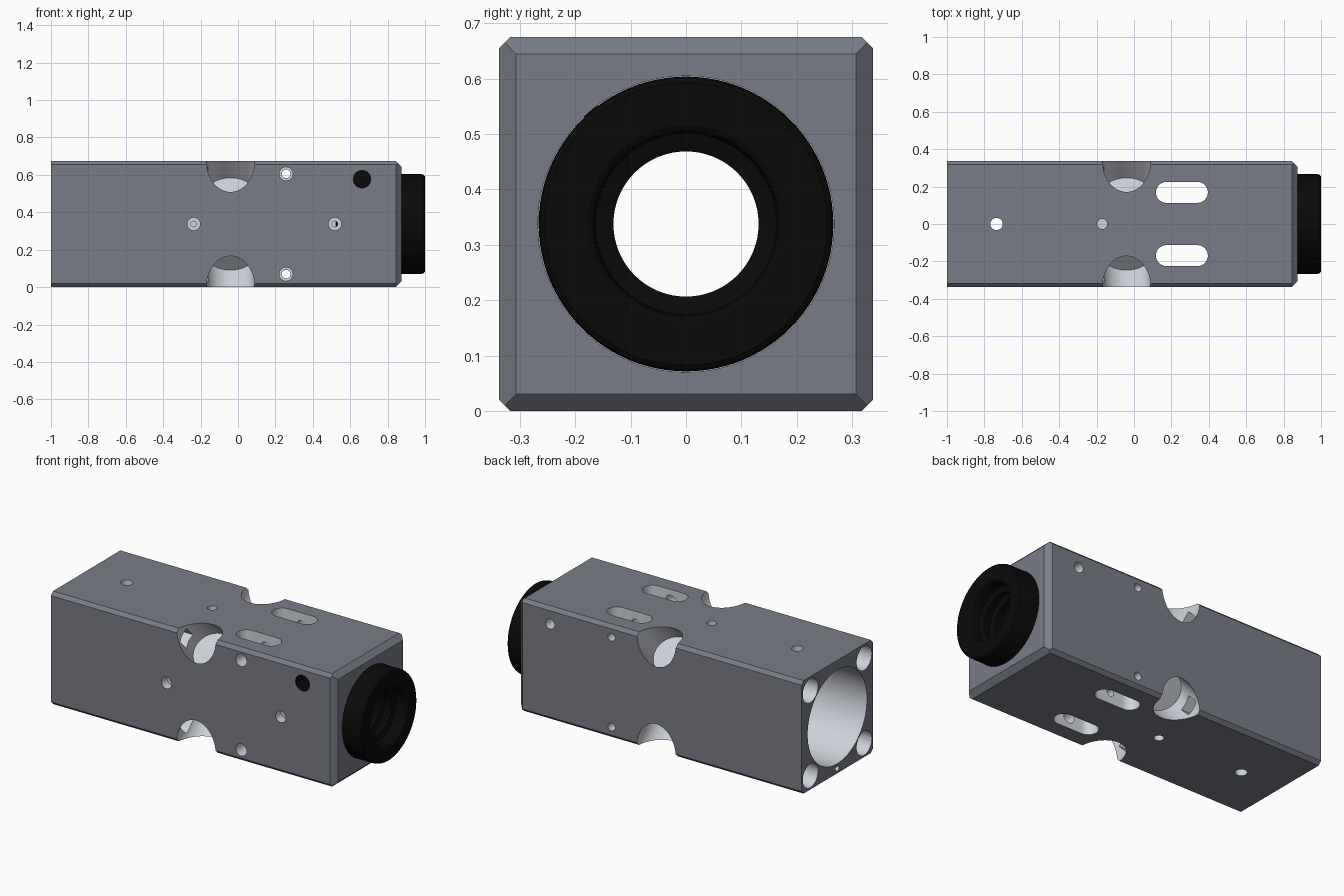
import bpy, bmesh, math
from mathutils import Vector, Matrix

if "Cube" in bpy.data.objects:
    bpy.data.objects.remove(bpy.data.objects["Cube"])

H = 0.3375          # half width of the square block
C = H               # height of the long axis
END = 0.875         # right end of the block


def material(name, col):
    m = bpy.data.materials.new(name)
    m.diffuse_color = (*col, 1)
    m.use_nodes = True
    m.node_tree.nodes["Principled BSDF"].inputs["Base Color"].default_value = m.diffuse_color
    return m


DARK = material('dark_grey', (0.19, 0.203, 0.24))
BARE = material('bare_metal', (0.62, 0.645, 0.70))
BLACK = material('black', (0.003, 0.003, 0.003))


def finish(bm, name, mat=BARE):
    bmesh.ops.recalc_face_normals(bm, faces=bm.faces[:])
    me = bpy.data.meshes.new(name)
    bm.to_mesh(me)
    bm.free()
    me.materials.append(mat)
    ob = bpy.data.objects.new(name, me)
    bpy.context.collection.objects.link(ob)
    return ob


def cylinder(name, a, b, r, seg=32, mat=BARE, squash=1.0):
    a, b = Vector(a), Vector(b)
    d = b - a
    rot = d.to_track_quat('Z', 'Y').to_matrix().to_4x4()
    bm = bmesh.new()
    bmesh.ops.create_cone(bm, cap_ends=True, segments=seg, radius1=r, radius2=r, depth=d.length,
                          matrix=rot)
    # squash across the axis, leaving the x size unchanged
    side = d.normalized().cross(Vector((1, 0, 0)))
    for v in bm.verts:
        v.co += side * v.co.dot(side) * (squash - 1) + (a + b) / 2
    return finish(bm, name, mat)


def slot(name, x0, x1, y, r):
    bm = bmesh.new()
    vs = []
    for cx, start in ((x1 - r, -90), (x0 + r, 90)):
        for i in range(17):
            t = math.radians(start + i * 180 / 16)
            vs.append(bm.verts.new((cx + r * math.cos(t), y + r * math.sin(t), -0.1)))
    f = bm.faces.new(vs)
    ex = bmesh.ops.extrude_face_region(bm, geom=[f])
    bmesh.ops.translate(bm, vec=(0, 0, 0.9), verts=[v for v in ex['geom'] if isinstance(v, bmesh.types.BMVert)])
    return finish(bm, name)


def smooth(ob):
    bpy.ops.object.select_all(action='DESELECT')
    ob.select_set(True)
    bpy.context.view_layer.objects.active = ob
    bpy.ops.object.shade_smooth_by_angle(angle=math.radians(30))


def cut(ob, cutter):
    # the cut walls take the cutter's material
    bpy.context.view_layer.objects.active = ob
    cutter.hide_render = True
    m = ob.modifiers.new('cut', 'BOOLEAN')
    m.operation, m.solver, m.object = 'DIFFERENCE', 'EXACT', cutter
    m.material_mode = 'TRANSFER'
    bpy.ops.object.modifier_apply(modifier=m.name)
    bpy.data.objects.remove(cutter, do_unlink=True)


# Block: box trimmed by chamfer planes on the long edges and the right end
bm = bmesh.new()
bmesh.ops.create_cube(bm, size=1, matrix=Matrix.Translation(((END - 1) / 2, 0, C))
                      @ Matrix.Diagonal((END + 1, 2 * H, 2 * H, 1)))
planes = [((0, sy * (H - 0.02), C + sz * H), (0, sy, sz)) for sy in (-1, 1) for sz in (-1, 1)]
planes += [((END - 0.031, s * H, C), (1, s, 0)) for s in (-1, 1)]
planes += [((END - 0.031, 0, C + s * H), (1, 0, s)) for s in (-1, 1)]
for co, no in planes:
    res = bmesh.ops.bisect_plane(bm, geom=bm.verts[:] + bm.edges[:] + bm.faces[:],
                                 plane_co=co, plane_no=no, clear_outer=True)
    bmesh.ops.contextual_create(bm, geom=[e for e in res['geom_cut'] if isinstance(e, bmesh.types.BMEdge)])
block = finish(bm, 'block', DARK)

cutters = [
    # Main bores along the axis
    cylinder('left_bore', (-1.1, 0, C), (-0.28, 0, C), 0.28, 96),
    cylinder('centre_bore', (-0.4, 0, C), (0.7, 0, C), 0.131, 64),
    cylinder('bushing_bore', (0.52, 0, C), (1.1, 0, C), 0.267, 96),
    cylinder('end_pin_hole', (-1.1, 0, 0.03), (-0.9, 0, 0.03), 0.016, 16),
    # Vertical holes
    cylinder('cross_hole', (-0.735, 0, -0.1), (-0.735, 0, 0.8), 0.033),
    cylinder('top_hole', (-0.17, 0, 0.58), (-0.17, 0, 0.8), 0.027),
    cylinder('bottom_hole', (-0.17, 0, -0.1), (-0.17, 0, 0.095), 0.027),
    # Front port and its smaller back hole
    cylinder('front_port', (0.663, -0.5, 0.577), (0.663, -0.15, 0.577), 0.047, mat=BLACK),
    cylinder('back_port', (0.663, 0.15, 0.577), (0.663, 0.5, 0.577), 0.03),
]
# Counterbored screw holes on the front face
for x in (-0.237, 0.518):
    cutters.append(cylinder('screw_head_hole', (x, -0.5, C), (x, -0.285, C), 0.034))
    cutters.append(cylinder('screw_hole', (x, -0.3, C), (x, -0.15, C), 0.015, 24))
for s in (-1, 1):
    z = C + s * 0.268
    cutters.append(slot('side_slot', 0.117, 0.395, s * 0.169, 0.056))
    cutters.append(cylinder('pin_head_hole', (0.257, -0.5, z), (0.257, -0.17, z), 0.036))
    cutters.append(cylinder('pin_hole', (0.257, -0.5, z), (0.257, 0.5, z), 0.023, 24))
# Corner bolt holes, square passages and the diagonal flat-bottomed pockets
for sy in (-1, 1):
    for sz in (-1, 1):
        y, z = sy * 0.254, C + sz * 0.254
        cutters.append(cylinder('bolt_hole', (-1.1, y, z), (-0.3, y, z), 0.072))
        cutters.append(cylinder('bolt_passage', (-0.35, y, z), (-0.04, y, z), 0.06, 4))
        cutters.append(cylinder('pocket', (-0.04, sy * 0.164, C + sz * 0.164),
                                (-0.04, sy * 0.5, C + sz * 0.5), 0.129, 64, squash=0.91))
for c in cutters:
    cut(block, c)
smooth(block)

# Black bushing: lathed profile (x, radius) with rounded rims and thread grooves
prof = [(0.525, 0.131), (0.525, 0.266), (0.985, 0.266), (0.994, 0.263), (1.0, 0.255),
        (1.0, 0.178), (0.995, 0.17), (0.985, 0.165), (0.93, 0.163)]
for i in range(5):
    x = 0.92 - i * 0.07
    prof += [(x, 0.131), (x - 0.025, 0.131), (x - 0.035, 0.16), (x - 0.06, 0.16)]
bm = bmesh.new()
N = 96
rings = [[bm.verts.new((x, r * math.cos(2 * math.pi * i / N), C + r * math.sin(2 * math.pi * i / N)))
          for i in range(N)] for x, r in prof]
for a, b in zip(rings, rings[1:] + rings[:1]):
    for i in range(N):
        j = (i + 1) % N
        bm.faces.new((a[i], a[j], b[j], b[i]))
smooth(finish(bm, 'threaded_bushing', BLACK))

# Black plug set inside the front port
smooth(cylinder('port_plug', (0.663, -0.27, 0.577), (0.663, -0.16, 0.577), 0.0465, mat=BLACK))
